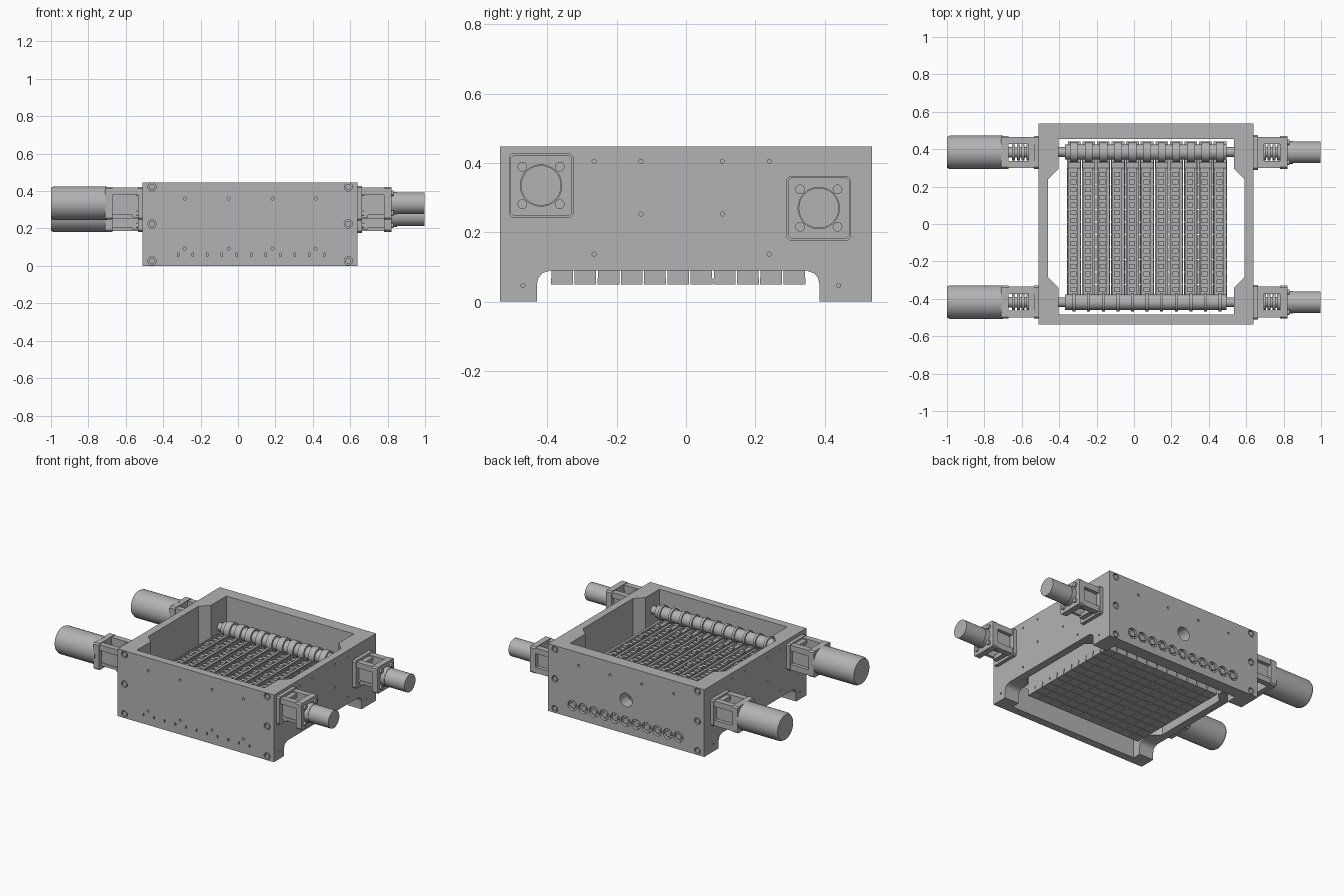
import bpy, bmesh
from math import pi
from mathutils import Matrix, Vector

cube = bpy.data.objects.get("Cube")
if cube:
    bpy.data.objects.remove(cube, do_unlink=True)

gray = bpy.data.materials.new("machined_gray")
gray.use_nodes = True
gray.diffuse_color = (0.45, 0.45, 0.45, 1)
gray.node_tree.nodes["Principled BSDF"].inputs["Base Color"].default_value = (0.45, 0.45, 0.45, 1)

TURN = {"x": Matrix.Rotation(pi / 2, 4, "Y"), "y": Matrix.Rotation(pi / 2, 4, "X"), "z": Matrix()}


def box(bm, x0, x1, y0, y1, z0, z1):
    size = Matrix.Diagonal((abs(x1 - x0), abs(y1 - y0), abs(z1 - z0), 1))
    mid = Matrix.Translation(((x0 + x1) / 2, (y0 + y1) / 2, (z0 + z1) / 2))
    bmesh.ops.create_cube(bm, size=1, matrix=mid @ size)


def cyl(bm, axis, center, r, length, seg=24, r2=None):
    bmesh.ops.create_cone(bm, cap_ends=True, segments=seg, radius1=r, radius2=r if r2 is None else r2,
                          depth=length, matrix=Matrix.Translation(center) @ TURN[axis])


def rod(bm, x0, x1, y, z, r, seg=32, r2=None):
    lo, hi = min(x0, x1), max(x0, x1)
    cyl(bm, "x", ((lo + hi) / 2, y, z), r, hi - lo, seg, r2)


def prism(bm, points, direction):
    face = bm.faces.new([bm.verts.new(p) for p in points])
    ext = bmesh.ops.extrude_face_region(bm, geom=[face])
    verts = [g for g in ext["geom"] if isinstance(g, bmesh.types.BMVert)]
    bmesh.ops.translate(bm, verts=verts, vec=Vector(direction))
    bmesh.ops.recalc_face_normals(bm, faces=bm.faces)


def finish(name, bm):
    mesh = bpy.data.meshes.new(name)
    bm.to_mesh(mesh)
    bm.free()
    mesh.materials.append(gray)
    ob = bpy.data.objects.new(name, mesh)
    bpy.context.collection.objects.link(ob)
    return ob


def smooth(ob):
    bpy.ops.object.select_all(action="DESELECT")
    ob.select_set(True)
    bpy.context.view_layer.objects.active = ob
    bpy.ops.object.shade_smooth_by_angle(angle=0.6)


def cut(ob, tool_bm):
    tool = finish("cutter", tool_bm)
    tool.hide_render = True
    mod = ob.modifiers.new("cut", "BOOLEAN")
    mod.operation, mod.solver, mod.object = "DIFFERENCE", "EXACT", tool
    bpy.context.view_layer.update()
    mesh = bpy.data.meshes.new_from_object(ob.evaluated_get(bpy.context.evaluated_depsgraph_get()))
    ob.modifiers.clear()
    ob.data = mesh
    bpy.data.objects.remove(tool, do_unlink=True)


CX = 0.065                                   # middle of the box in x
COLS = [0.07 + 0.078 * (i - 5) for i in range(11)]
ROWS = [-0.0225 + 0.067 * (i - 5) for i in range(11)]

# Box frame: solid block minus a chambered opening with thick corner posts
bm = bmesh.new()
box(bm, CX - 0.575, CX + 0.575, -0.537, 0.537, 0, 0.447)
frame = finish("box_frame", bm)
half = [(0.47, -0.485), (0.47, -0.34), (0.525, -0.285), (0.525, 0.24), (0.47, 0.295), (0.47, 0.455)]
loop = half + [(-x, y) for x, y in reversed(half)]
bm = bmesh.new()
prism(bm, [(CX + x, y, -0.1) for x, y in loop], (0, 0, 0.7))
cut(frame, bm)

# Arched cut-out under both side walls
bm = bmesh.new()
arch = [(-0.43, -0.05), (-0.43, 0.05), (-0.426, 0.068), (-0.415, 0.082), (-0.39, 0.09),
        (0.345, 0.09), (0.37, 0.082), (0.381, 0.068), (0.385, 0.05), (0.385, -0.05)]
prism(bm, [(-0.6, y, z) for y, z in arch], (1.4, 0, 0))
cut(frame, bm)

# Screw pockets and drilled holes
holes, screws = bmesh.new(), bmesh.new()
for s in (-1, 1):
    for x in (-0.46, 0.59):
        for z in (0.027, 0.225, 0.422):
            cyl(holes, "y", (x, s * 0.537, z), 0.022, 0.03)
            cyl(screws, "y", (x, s * 0.528, z), 0.015, 0.012)
    for x in (-0.285, -0.05, 0.185, 0.415):
        cyl(holes, "y", (x, s * 0.537, 0.36), 0.008, 0.03, 12)
        if s < 0:
            cyl(holes, "y", (x, -0.537, 0.092), 0.008, 0.03, 12)
    for y, z in [(-0.265, 0.405), (-0.13, 0.405), (0.105, 0.405), (0.24, 0.405), (-0.13, 0.253),
                 (0.105, 0.253), (-0.265, 0.137), (0.24, 0.137), (-0.47, 0.047), (0.44, 0.047)]:
        cyl(holes, "x", (CX + s * 0.575, y, z), 0.006, 0.03, 12)
cyl(holes, "y", (0.065, 0.5, 0.225), 0.045, 0.2, 32)
for x in COLS:
    box(holes, x - 0.004, x + 0.004, -0.56, -0.522, 0.05, 0.068)
    cyl(holes, "y", (x, 0.537, 0.082), 0.034, 0.04, 24)
    cyl(screws, "y", (x, 0.524, 0.082), 0.019, 0.02, 16)
    box(screws, x - 0.031, x + 0.031, 0.51, 0.53, 0.077, 0.087)
cut(frame, holes)
smooth(frame)
smooth(finish("frame_screws", screws))

# Actuator modules: deep side-by-side bodies with rails and rungs on top
bm = bmesh.new()
profile = [(-0.39, 0.09), (0.345, 0.09), (0.44, 0.15), (0.44, 0.2), (0.33, 0.2),
           (0.3, 0.255), (-0.455, 0.255), (-0.455, 0.15)]
for x in COLS:
    prism(bm, [(x - 0.034, y, z) for y, z in profile], (0.068, 0, 0))
finish("module_bodies", bm)
bm = bmesh.new()
for x in COLS:
    for dx, w in ((-0.031, 0.008), (0.026, 0.016)):
        box(bm, x + dx - w / 2, x + dx + w / 2, -0.44, 0.3, 0.25, 0.275)
    for j in range(16):
        y = -0.35 + 0.041 * j
        box(bm, x - 0.02, x + 0.012, y - 0.013, y + 0.013, 0.25, 0.268 + 0.01 * (j % 4 == 0))
finish("module_rails_and_rungs", bm)

# Grid of bottom tiles
bm = bmesh.new()
for x in COLS:
    for y in ROWS:
        box(bm, x - 0.037, x + 0.037, y - 0.0315, y + 0.0315, 0.05, 0.068)
        box(bm, x - 0.034, x + 0.034, y - 0.031, y + 0.031, 0.067, 0.092)
finish("bottom_tiles", bm)

# Two rollers with collars
for name, y, z, core, collar, width in (("back_roller", 0.385, 0.27, 0.041, 0.053, 0.042),
                                        ("front_roller", -0.418, 0.335, 0.041, 0.05, 0.016)):
    bm = bmesh.new()
    rod(bm, -0.47, 0.6, y, z, 0.026)
    rod(bm, -0.37, 0.495, y, z, core)
    for x in COLS:
        rod(bm, x - width / 2, x + width / 2, y, z, collar)
    smooth(finish(name, bm))


# Drive units: flange, open coupling housing, motor
def drive(name, y, z, s):
    base = CX + s * 0.575
    X = lambda d: base + s * d

    def slab(bm, d0, d1, h):
        c = h * 0.9
        pts = [(c, -h), (h, -c), (h, c), (c, h), (-c, h), (-h, c), (-h, -c), (-c, -h)]
        prism(bm, [(X(d0), y + a, z + b) for a, b in pts], (s * (d1 - d0), 0, 0))

    span = 0.18 if s > 0 else 0.2
    bm = bmesh.new()
    slab(bm, 0, 0.024, 0.093 if s > 0 else 0.088)
    slab(bm, span - 0.04, span, 0.088)
    for a in (-1, 1):
        for b in (-1, 1):
            top = 0.064 if a < 0 and b < 0 else 0.083
            box(bm, X(0.02), X(span - 0.02), y + a * 0.045, y + a * top, z + b * 0.045, z + b * top)
            for d in (0.026, span + 0.004):
                rod(bm, X(d - 0.008), X(d + 0.008), y + a * 0.054, z + b * 0.054, 0.014, 16)
    for a in (-1, 1):
        box(bm, X(0.02), X(span - 0.02), y + a * 0.05, y + a * 0.06, z - 0.06, z + 0.06)
        box(bm, X(0.02), X(0.055), y - 0.06, y + 0.06, z + a * 0.05, z + a * 0.075)
    smooth(finish(name + "_housing", bm))

    bm = bmesh.new()
    rod(bm, X(0.01), X(span), y, z, 0.028)
    for d in (0.05, 0.075, 0.1, 0.125):
        rod(bm, X(d), X(d + 0.016), y, z, 0.043)
    smooth(finish(name + "_coupling", bm))

    bm = bmesh.new()
    if s > 0:
        rod(bm, X(span - 0.01), 0.998, y, z, 0.058, 48)
        rod(bm, X(span - 0.01), X(span + 0.03), y, z, 0.061, 48)
    else:
        rod(bm, X(span - 0.01), -0.985, y, z, 0.09, 48)
        rod(bm, -0.985, -1.0, y, z, 0.082, 48, r2=0.09)
    smooth(finish(name + "_motor", bm))


for side, s in (("left", 1), ("right", -1)):
    drive("front_" + side, -0.418, 0.335, s)
    drive("back_" + side, 0.383, 0.27, s)
